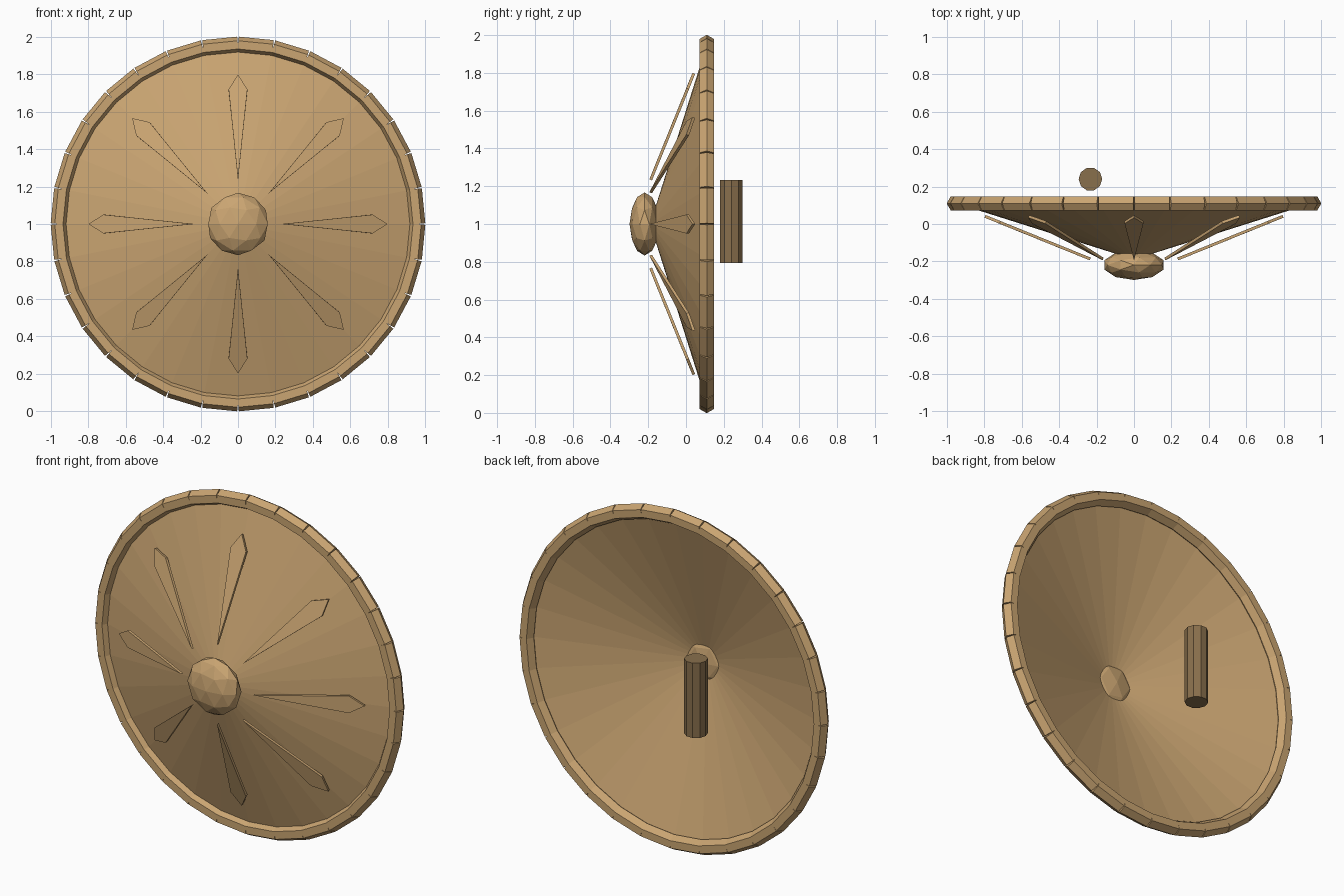
import bpy, bmesh
from math import pi, tan
from mathutils import Matrix, Vector

if "Cube" in bpy.data.objects:
    bpy.data.objects.remove(bpy.data.objects["Cube"], do_unlink=True)


def make_material(name, colour):
    mat = bpy.data.materials.new(name)
    mat.use_nodes = True
    mat.diffuse_color = (*colour, 1)
    mat.node_tree.nodes["Principled BSDF"].inputs["Base Color"].default_value = (*colour, 1)
    return mat


tan_wood = make_material("tan_wood", (0.59, 0.375, 0.168))
dark_wood = make_material("dark_wood", (0.25, 0.16, 0.073))

SIDES = 32
STEP = 2 * pi / SIDES
CENTRE = Matrix.Translation((0, 0, 1))


def spin(angle):
    """Turn about the shield's front-to-back axis, around its centre."""
    return CENTRE @ Matrix.Rotation(angle, 4, "Y")


def finish(name, bm, mat):
    mesh = bpy.data.meshes.new(name)
    bm.to_mesh(mesh)
    bm.free()
    mesh.materials.append(mat)
    bpy.context.collection.objects.link(bpy.data.objects.new(name, mesh))


# Shallow open cone, point to the front
bm = bmesh.new()
bmesh.ops.create_cone(bm, cap_ends=False, segments=SIDES, radius1=0.95, radius2=0,
                      depth=0.3, matrix=Matrix.Translation((0, -0.04, 1))
                      @ Matrix.Rotation(pi / 2, 4, "X"))
bmesh.ops.remove_doubles(bm, verts=bm.verts, dist=0.0001)
finish("shield_face", bm, tan_wood)

# Rim of short six-sided bars, ridge outwards, slightly open at the outer joints
RIM_RADIUS = 0.953
bm = bmesh.new()
for i in range(SIDES):
    place = (spin((i + 0.5) * STEP) @ Matrix.Translation((0, 0.11, RIM_RADIUS))
             @ Matrix.Rotation(pi / 2, 4, "Y") @ Matrix.Rotation(pi / 6, 4, "Z"))
    bmesh.ops.create_cone(bm, cap_ends=True, segments=6, radius1=0.044, radius2=0.044,
                          depth=2 * RIM_RADIUS * tan(STEP / 2), matrix=place)
finish("rim", bm, tan_wood)

# Flattened faceted boss
bm = bmesh.new()
bmesh.ops.create_icosphere(bm, subdivisions=2, radius=0.167,
                           matrix=Matrix.Translation((0, -0.219, 1))
                           @ Matrix.Diagonal((1, 0.48, 1, 1)))
finish("boss", bm, tan_wood)

# Eight slim kite-shaped rays standing just off the cone
kite = [(0, -0.194, 0.237), (0.05, 0.002, 0.72), (0, 0.034, 0.8), (-0.05, 0.002, 0.72)]
bm = bmesh.new()
for i in range(8):
    turn = spin(i * pi / 4)
    face = bm.faces.new([bm.verts.new(turn @ Vector(p)) for p in kite])
    thick = turn.to_3x3() @ Vector((0, 0.014, -0.006))
    back = bmesh.ops.extrude_face_region(bm, geom=[face], use_keep_orig=True)["geom"]
    bmesh.ops.translate(bm, vec=thick,
                        verts=[v for v in back if isinstance(v, bmesh.types.BMVert)])
bmesh.ops.recalc_face_normals(bm, faces=bm.faces)
finish("rays", bm, tan_wood)

# Upright grip behind the shield
bm = bmesh.new()
bmesh.ops.create_cone(bm, cap_ends=True, segments=10, radius1=0.063, radius2=0.063,
                      depth=0.44, matrix=Matrix.Translation((-0.233, 0.24, 1.014))
                      @ Matrix.Rotation(pi / 10, 4, "Z"))
finish("grip", bm, dark_wood)
